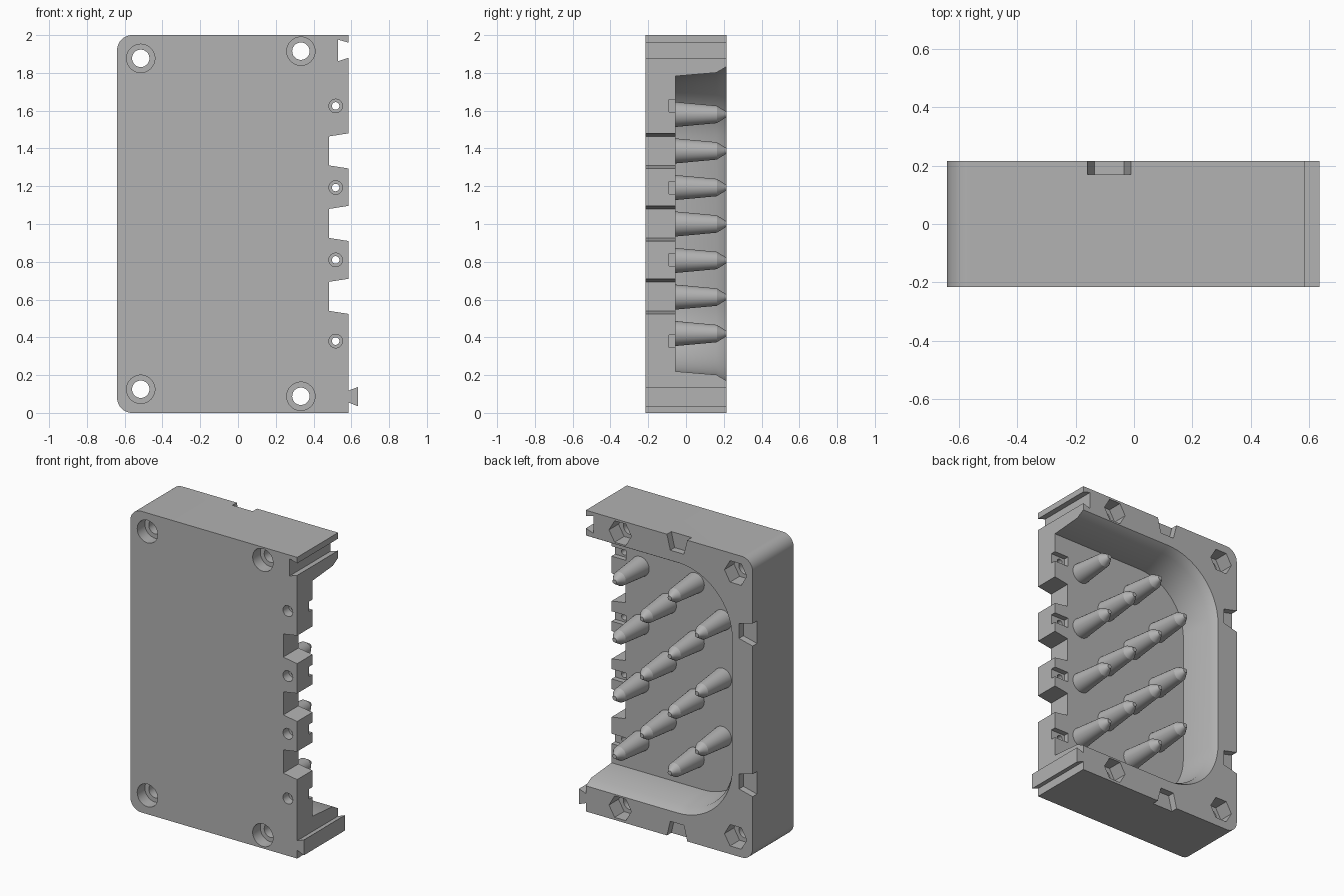
import bpy, bmesh, math

if "Cube" in bpy.data.objects:
    bpy.data.objects.remove(bpy.data.objects["Cube"])

grey = bpy.data.materials.new("plain grey")
grey.diffuse_color = (0.445, 0.445, 0.445, 1)
grey.use_nodes = True
grey.node_tree.nodes["Principled BSDF"].inputs["Base Color"].default_value = grey.diffuse_color

FRONT, FLOOR, BACK = -0.215, -0.055, 0.215


def loft(name, sections):
    """Closed solid through (y, [(x, z), ...]) sections."""
    bm = bmesh.new()
    rings = [[bm.verts.new((x, y, z)) for x, z in pts] for y, pts in sections]
    for a, b in zip(rings, rings[1:]):
        for i in range(len(a)):
            j = (i + 1) % len(a)
            bm.faces.new((a[i], a[j], b[j], b[i]))
    bm.faces.new(rings[0])
    bm.faces.new(rings[-1])
    bmesh.ops.recalc_face_normals(bm, faces=bm.faces)
    mesh = bpy.data.meshes.new(name)
    bm.to_mesh(mesh)
    bm.free()
    mesh.materials.append(grey)
    ob = bpy.data.objects.new(name, mesh)
    bpy.context.collection.objects.link(ob)
    return ob


def prism(name, pts, y0, y1):
    return loft(name, [(y0, pts), (y1, pts)])


def arc(cx, cz, r, a0, a1, n):
    return [(cx + r * math.cos(math.radians(a0 + (a1 - a0) * i / n)),
             cz + r * math.sin(math.radians(a0 + (a1 - a0) * i / n)))
            for i in range(n + 1)]


def circle(cx, cz, r, n=40):
    return arc(cx, cz, r, 0, 360, n)[:-1]


def smooth(ob, angle):
    bpy.ops.object.select_all(action='DESELECT')
    ob.select_set(True)
    bpy.context.view_layer.objects.active = ob
    bpy.ops.object.shade_smooth_by_angle(angle=math.radians(angle))


def cut(target, cutter):
    cutter.hide_render = True
    mod = target.modifiers.new("cut", 'BOOLEAN')
    mod.operation = 'DIFFERENCE'
    mod.solver = 'EXACT'
    mod.object = cutter
    bpy.context.view_layer.objects.active = target
    bpy.ops.object.modifier_apply(modifier=mod.name)
    bpy.data.objects.remove(cutter)


# Housing outline: dovetail tongue, floor notches and dovetail groove on the right
R = 0.585
outline = [(R, 0), (R, 0.055), (0.635, 0.035), (0.635, 0.137), (R, 0.118)]
for z in (0.617, 1.003, 1.387):
    outline += [(R, z - 0.093), (0.483, z - 0.077), (0.483, z + 0.077), (R, z + 0.093)]
outline += [(R, 1.88), (0.53, 1.862), (0.53, 1.976), (R, 1.96), (R, 2)]
outline += arc(-0.56, 1.92, 0.08, 90, 180, 12) + arc(-0.56, 0.08, 0.08, 180, 270, 12)
housing = prism("housing", outline, FRONT, BACK)


# Flared cavity, open at the back and on the right
def cavity_section(grow):
    left, low, high, r = -0.44 - grow, 0.22 - grow, 1.783 + grow, 0.35 + grow
    return ([(0.8, low), (0.8, high)]
            + arc(left + r, high - r, r, 90, 180, 16)
            + arc(left + r, low + r, r, 180, 270, 16))


cut(housing, loft("cavity_cutter", [(y, cavity_section(g)) for y, g in
                                    ((FLOOR, 0), (0.16, 0.018), (BACK, 0.05), (0.27, 0.082))]))

# Corner screw holes: round counterbore in front, hexagonal nut pocket behind
for x, z in ((-0.515, 1.877), (0.333, 1.915), (-0.515, 0.125), (0.333, 0.088)):
    cut(housing, prism("screw_hole", circle(x, z, 0.046), -0.4, 0.4))
    cut(housing, prism("screw_counterbore", circle(x, z, 0.075), -0.4, FRONT + 0.08))
    cut(housing, prism("nut_pocket", circle(x, z, 0.082, 6), BACK - 0.1, 0.4))

# Small edge holes with a nut slot open to the right
for z in (0.38, 0.81, 1.193, 1.625):
    cut(housing, prism("edge_hole", circle(0.517, z, 0.02, 24), -0.4, 0.0))
    cut(housing, prism("edge_counterbore", circle(0.517, z, 0.036, 24), -0.4, FRONT + 0.06))
    cut(housing, prism("nut_slot", [(0.48, z - 0.033), (0.7, z - 0.033),
                                    (0.7, z + 0.033), (0.48, z + 0.033)], FLOOR - 0.035, 0.0))

# Tapered rim notches, as (distance along edge, depth) from the outer face
notch = [(-0.087, -0.05), (0.087, -0.05), (0.05, 0.1), (-0.05, 0.1)]
spots = [[(-0.085 + s, 2 - d) for s, d in notch], [(-0.085 + s, d) for s, d in notch]]
spots += [[(-0.64 + d, z + s) for s, d in notch] for z in (0.5, 1.5)]
for pts in spots:
    cut(housing, prism("rim_notch", pts, BACK - 0.046, 0.4))
smooth(housing, 26)

# Staggered tapered pins standing on the cavity floor
profile = ((FLOOR - 0.01, 0.067), (FLOOR, 0.066), (0.163, 0.046), (BACK, 0.014))
for col, x in enumerate((0.375, 0.175, -0.03, -0.23)):
    rows = (0.42, 0.807, 1.193, 1.58) if col % 2 == 0 else (0.613, 1.0, 1.387)
    for z in rows:
        smooth(loft("pin", [(y, circle(x, z, r, 32)) for y, r in profile]), 20)
